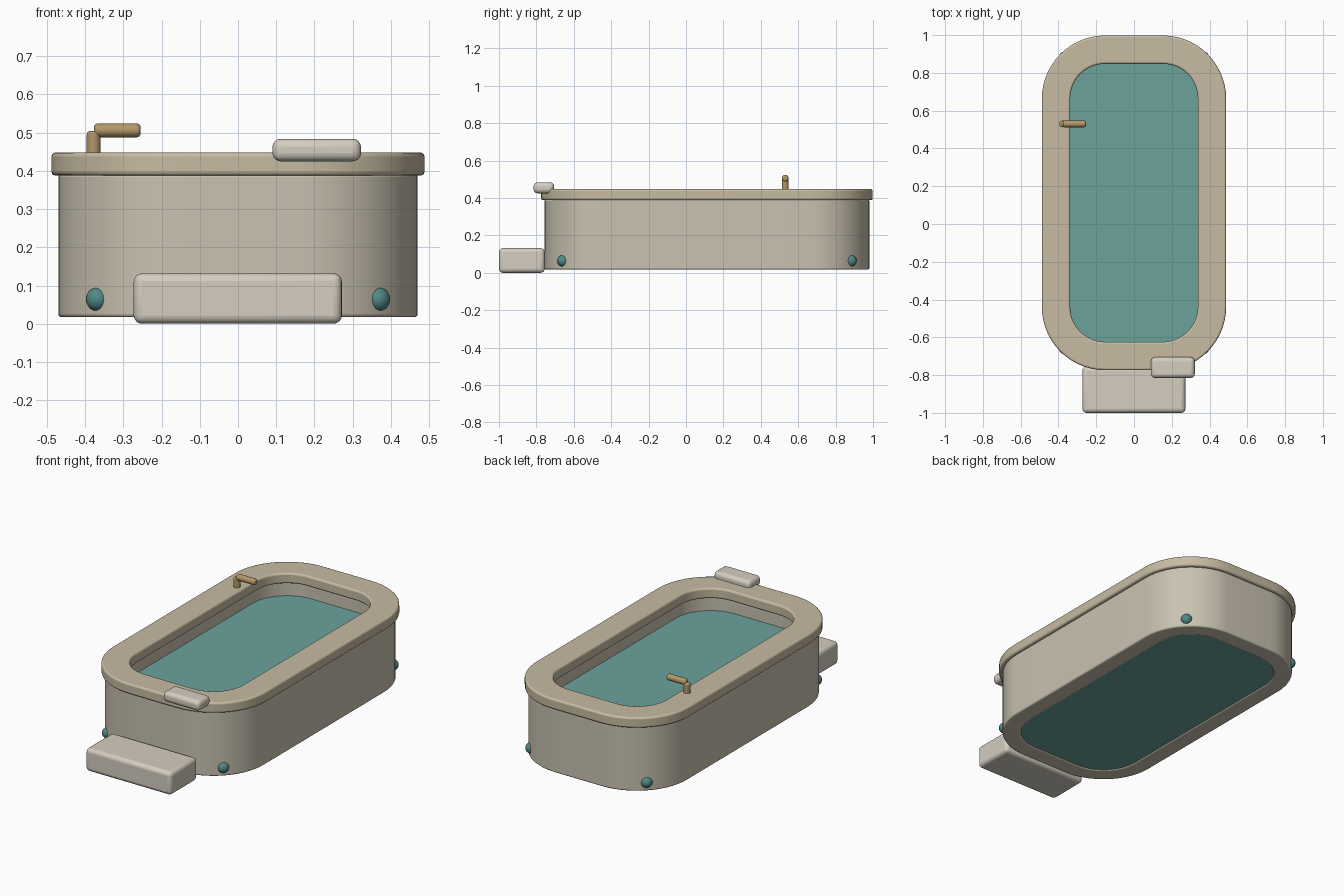
import bpy, bmesh, math

if "Cube" in bpy.data.objects:
    bpy.data.objects.remove(bpy.data.objects["Cube"])

CY = 0.112  # centre of the tub along y


def material(name, rgb):
    m = bpy.data.materials.new(name)
    m.diffuse_color = (*rgb, 1)
    m.use_nodes = True
    m.node_tree.nodes["Principled BSDF"].inputs["Base Color"].default_value = m.diffuse_color
    return m


SHELL = material("shell", (0.59, 0.54, 0.44))
RIM = material("rim_stone", (0.57, 0.50, 0.36))
PALE = material("pale_pad", (0.66, 0.61, 0.53))
TEAL = material("teal", (0.15, 0.36, 0.33))
DARK_TEAL = material("dark_teal", (0.08, 0.25, 0.24))
BRASS = material("brass", (0.45, 0.31, 0.14))


def finish(ob, name, mat, bevel=0.0, segments=3):
    ob.name = name
    ob.data.materials.append(mat)
    if bevel:
        b = ob.modifiers.new("bevel", "BEVEL")
        b.width, b.segments = bevel, segments
        b.limit_method, b.angle_limit = "ANGLE", math.radians(40)
    bpy.ops.object.select_all(action="DESELECT")
    ob.select_set(True)
    bpy.context.view_layer.objects.active = ob
    bpy.ops.object.shade_smooth_by_angle(angle=math.radians(35))
    return ob


def outline(hx, hy, r, n=14):
    """Rounded rectangle, centred on the tub."""
    pts = []
    for q, (sx, sy) in enumerate([(1, 1), (-1, 1), (-1, -1), (1, -1)]):
        for i in range(n + 1):
            a = math.pi / 2 * (q + i / n)
            pts.append((sx * (hx - r) + r * math.cos(a),
                        CY + sy * (hy - r) + r * math.sin(a)))
    return pts


def slab(name, mat, outer, z0, z1, wall=None, bevel=0.0):
    """Extruded rounded rectangle; a wall thickness makes it a ring."""
    bm = bmesh.new()

    def loop(dims, z):
        return [bm.verts.new((x, y, z)) for x, y in outline(*dims)]

    loops = [loop(outer, z0), loop(outer, z1)]
    if wall:
        inner = [d - wall for d in outer]
        loops += [loop(inner, z1), loop(inner, z0)]
        pairs = [(i, (i + 1) % 4) for i in range(4)]
    else:
        pairs = [(0, 1)]
        bm.faces.new(loops[0])
        bm.faces.new(loops[1])
    for a, b in pairs:
        A, B = loops[a], loops[b]
        for i in range(len(A)):
            j = (i + 1) % len(A)
            bm.faces.new((A[i], A[j], B[j], B[i]))
    bmesh.ops.recalc_face_normals(bm, faces=bm.faces)
    me = bpy.data.meshes.new(name)
    bm.to_mesh(me)
    bm.free()
    ob = bpy.data.objects.new(name, me)
    bpy.context.collection.objects.link(ob)
    return finish(ob, name, mat, bevel)


def box(name, mat, lo, hi, bevel):
    bpy.ops.mesh.primitive_cube_add(size=1)
    ob = bpy.context.object
    for v in ob.data.vertices:
        v.co = [l + (c + 0.5) * (h - l) for c, l, h in zip(v.co, lo, hi)]
    return finish(ob, name, mat, bevel, 4)


def pipe(name, centre, length, rot):
    bpy.ops.mesh.primitive_cylinder_add(vertices=24, radius=0.018, depth=length,
                                        location=centre, rotation=rot)
    return finish(bpy.context.object, name, BRASS, 0.010, 4)


# Tub: wall ring, overhanging rim and the water filling it
slab("tub_wall", SHELL, (0.47, 0.868, 0.32), 0.017, 0.392, wall=0.10, bevel=0.008)
slab("tub_rim", RIM, (0.488, 0.886, 0.335), 0.388, 0.448, wall=0.15, bevel=0.010)
slab("water", TEAL, (0.372, 0.770, 0.222), 0.022, 0.305)

# Step in front and headrest on the rim
box("entry_step", PALE, (-0.273, -1.0, 0.0), (0.272, -0.755, 0.132), 0.022)
box("headrest", PALE, (0.09, -0.815, 0.425), (0.322, -0.705, 0.484), 0.022)

# Spout
pipe("spout_post", (-0.378, 0.53, 0.465), 0.08, (0, 0, 0))
pipe("spout_arm", (-0.316, 0.53, 0.506), 0.122, (0, math.pi / 2, 0))

# Round lights at the four lower corners
for sx, side in ((-1, "left"), (1, "right")):
    for sy, end in ((-1, "front"), (1, "back")):
        bpy.ops.mesh.primitive_uv_sphere_add(
            segments=24, ring_count=14, radius=0.031,
            location=(sx * 0.367, CY + sy * 0.770, 0.064))
        finish(bpy.context.object, f"corner_light_{end}_{side}", DARK_TEAL)
